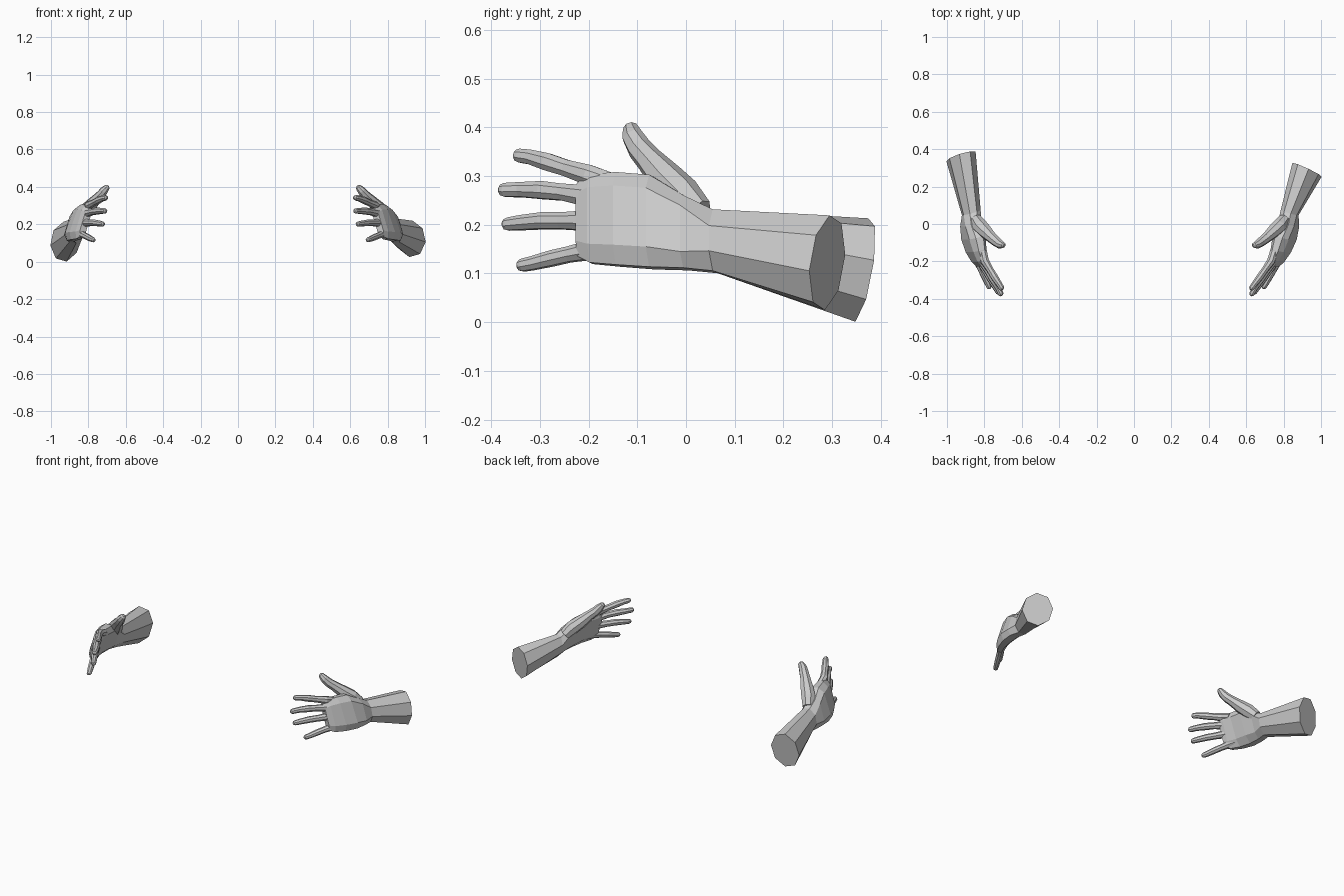
import bpy, bmesh
from mathutils import Vector

OCT = [(.41, 1), (1, .41), (1, -.41), (.41, -1), (-.41, -1), (-1, -.41), (-1, .41), (-.41, 1)]
PALM = [(.45, 1), (1, .68), (1, -.6), (.45, -1), (-.45, -1), (-1, -.6), (-1, .68), (-.45, 1)]


def loft(name, rings, place):
    """Skin a list of 8-point rings, closed at both ends."""
    bm = bmesh.new()
    loops = [[bm.verts.new(place(p)) for p in ring] for ring in rings]
    for a, b in zip(loops, loops[1:]):
        for i in range(8):
            j = (i + 1) % 8
            bm.faces.new((a[i], a[j], b[j], b[i]))
    bm.faces.new(loops[0])
    bm.faces.new(loops[-1])
    bmesh.ops.recalc_face_normals(bm, faces=bm.faces)
    me = bpy.data.meshes.new(name)
    bm.to_mesh(me)
    bm.free()
    ob = bpy.data.objects.new(name, me)
    bpy.context.collection.objects.link(ob)


def ring(c, u, v, shape=OCT):
    c, u, v = Vector(c), Vector(u), Vector(v)
    return [c + u * a + v * b for a, b in shape]


def tube(path):
    """Rings across a finger path of (x, y, z, radius), with a rounded tip."""
    pts = [Vector(p[:3]) for p in path]
    rad = [p[3] for p in path]
    d = (pts[-1] - pts[-2]).normalized()
    end, r = pts[-1], rad[-1]
    pts = pts[:-1] + [end - d * r, end - d * r * .35, end]
    rad = rad[:-1] + [r, r * .8, r * .35]
    out = []
    for i, p in enumerate(pts):
        t = (pts[min(i + 1, len(pts) - 1)] - pts[max(i - 1, 0)]).normalized()
        u = t.cross(Vector((.5, -.3, .8))).normalized()
        v = t.cross(u)
        out.append(ring(p, u * rad[i], v * rad[i]))
    return out


# hand sections: x, y, low z, high z, half thickness, lean
SECTIONS = [(.832, .06, .103, .229, .043, .012),
            (.828, .00, .109, .258, .042, .022),
            (.808, -.07, .111, .300, .042, .034),
            (.787, -.14, .116, .306, .034, .032),
            (.762, -.195, .121, .302, .026, .026),
            (.748, -.222, .135, .285, .016, .022)]

# finger paths: x, y, z, radius
FINGERS = {
    "index_finger": [(.748, -.15, .284, .021), (.732, -.20, .302, .021), (.700, -.245, .316, .017),
                     (.672, -.285, .329, .018), (.645, -.32, .339, .015), (.622, -.352, .343, .014)],
    "middle_finger": [(.762, -.16, .250, .022), (.738, -.21, .260, .021), (.708, -.255, .267, .017),
                      (.680, -.295, .271, .018), (.648, -.34, .272, .015), (.624, -.384, .271, .014)],
    "ring_finger": [(.775, -.16, .205, .022), (.750, -.21, .208, .020), (.720, -.255, .208, .017),
                    (.692, -.295, .208, .017), (.660, -.34, .204, .015), (.636, -.376, .200, .013)],
    "little_finger": [(.795, -.15, .150, .020), (.772, -.20, .147, .019), (.750, -.24, .139, .016),
                      (.730, -.275, .131, .016), (.708, -.315, .121, .014), (.690, -.346, .115, .013)],
    "thumb": [(.805, .025, .225, .030), (.778, -.01, .262, .037), (.745, -.04, .293, .034),
              (.706, -.075, .333, .026), (.680, -.095, .356, .024), (.660, -.109, .380, .021),
              (.638, -.115, .405, .017)],
}

# elbow-end cut: centre, half width, half height
ENDS = {"right": ((.925, .29, .122), (.070, -.030, .02), (-.020, .017, .089)),
        "left": ((.925, .361, .107), (.070, -.017, .02), (-.020, .020, .098))}

for side, end in ENDS.items():
    def place(p, left=side == "left"):
        # the left hand is the mirrored one, swung slightly outward
        if not left:
            return p
        k = max(0, min(1, (.30 - p.y) / .24))
        return Vector((-(p.x + k * (.045 - .1 * p.y)), p.y, p.z))

    # forearm and palm in one skin
    rings = [ring(*end)]
    for i, (x, y, lo, hi, t, lean) in enumerate(SECTIONS):
        rings.append(ring((x, y, (lo + hi) / 2), (t, -t * .3, t * .15),
                          (-lean, 0, (hi - lo) / 2), OCT if i == 0 else PALM))
    loft(side + "_forearm_and_palm", rings, place)

    # fingers and thumb
    for name, path in FINGERS.items():
        loft(side + "_" + name, tube(path), place)
